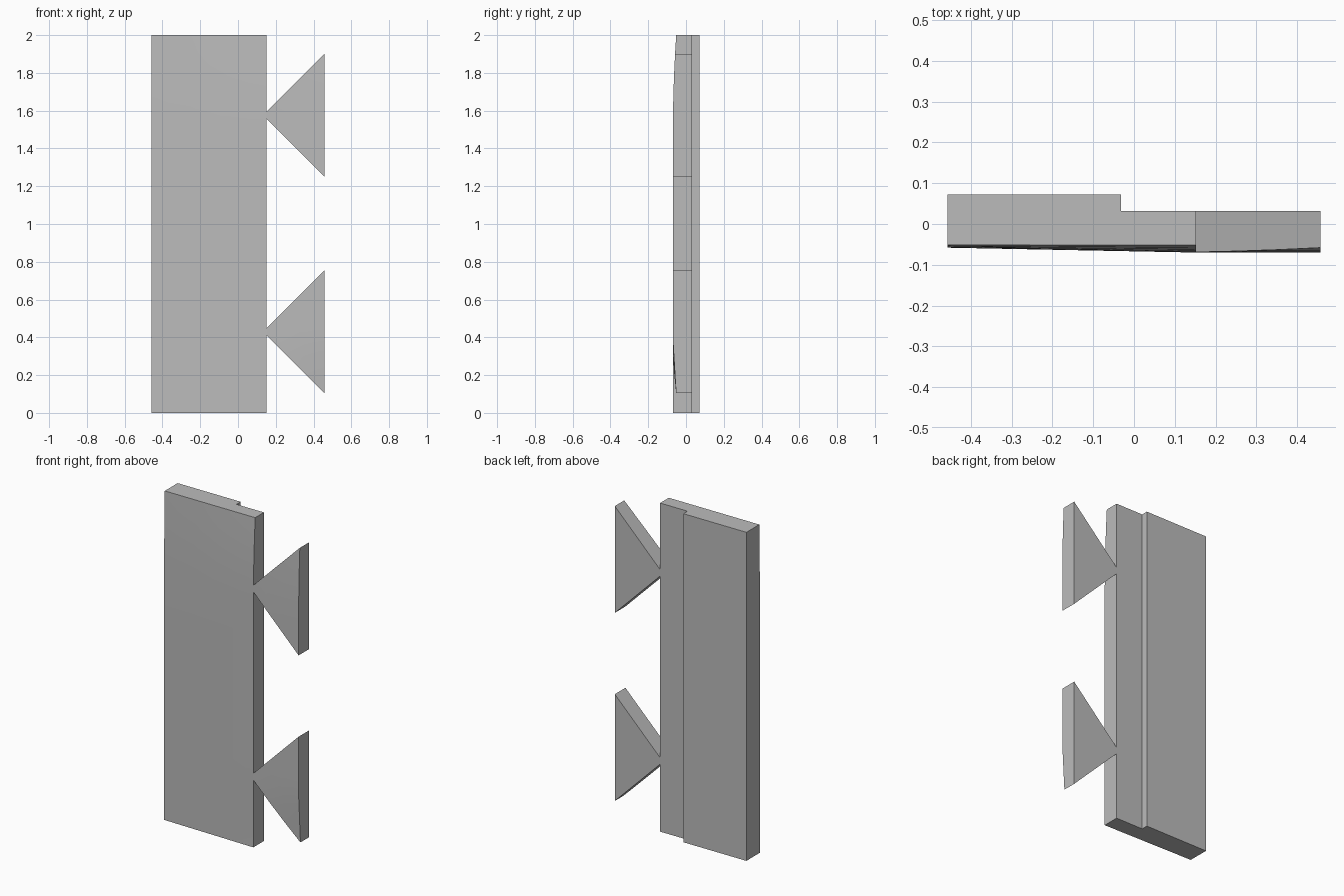
import bpy
import bmesh
import math
from mathutils import Vector

cube = bpy.data.objects.get("Cube")
if cube:
    bpy.data.objects.remove(cube, do_unlink=True)

# Single grey material
GREY = (0.5, 0.5, 0.5, 1.0)
grey = bpy.data.materials.new("plain grey")
grey.use_nodes = True
grey.diffuse_color = GREY
grey.node_tree.nodes["Principled BSDF"].inputs["Base Color"].default_value = GREY

FRONT = -0.06


def front_y(x, z):
    """Gently uneven front surface: bowed outwards, falling off at the ends."""
    across = min(max((x + 0.46) / 0.61, 0), 1)
    crown = -0.058 - 0.012 * across
    top_fall = max(0, (z - 1.45) / 0.55) ** 2 * (0.006 + 0.012 * across)
    low_corner = max(0, (x - 0.15) / 0.305) * max(0, (0.4 - z) / 0.3) * 0.018
    return crown + top_fall + low_corner


def prism(name, points, direction, drop_face=None):
    """Extrude a closed outline, slice it, and shape its front."""
    bm = bmesh.new()
    direction = Vector(direction)
    base = bm.faces.new([bm.verts.new(p) for p in points])
    made = bmesh.ops.extrude_face_region(bm, geom=[base], use_keep_orig=True)
    moved = [g for g in made["geom"] if isinstance(g, bmesh.types.BMVert)]
    bmesh.ops.translate(bm, verts=moved, vec=direction)
    bmesh.ops.recalc_face_normals(bm, faces=bm.faces)
    if drop_face:
        bmesh.ops.delete(bm, geom=[f for f in bm.faces if drop_face(f)],
                         context="FACES")

    # Slices that let the front surface bend
    cuts = [((0, 0, i * 0.1), (0, 0, 1)) for i in range(1, 20)]
    cuts += [((x, 0, 0), (1, 0, 0)) for x in (-0.25, -0.03, 0.25, 0.35)]
    for co, normal in cuts:
        bmesh.ops.bisect_plane(bm, geom=bm.verts[:] + bm.edges[:] + bm.faces[:],
                               plane_co=co, plane_no=normal)
    for v in bm.verts:
        if abs(v.co.y - FRONT) < 0.0001:
            v.co.y = front_y(v.co.x, v.co.z)

    mesh = bpy.data.meshes.new(name)
    bm.to_mesh(mesh)
    bm.free()
    mesh.materials.append(grey)
    obj = bpy.data.objects.new(name, mesh)
    bpy.context.collection.objects.link(obj)
    bpy.ops.object.select_all(action="DESELECT")
    obj.select_set(True)
    bpy.context.view_layer.objects.active = obj
    bpy.ops.object.shade_smooth_by_angle(angle=math.radians(30))
    return obj


# Main slab with a stepped back
profile = [(-0.457, FRONT), (0.152, FRONT), (0.152, 0.032),
           (-0.032, 0.032), (-0.032, 0.072), (-0.457, 0.072)]
prism("slab", [(x, y, 0) for x, y in profile], (0, 0, 2))

# Flared joint tabs on the left edge, open where they meet the slab
for label, bottom in (("lower", 0.105), ("upper", 1.25)):
    outline = [(0.152, bottom + 0.305), (0.457, bottom),
               (0.457, bottom + 0.65), (0.152, bottom + 0.345)]
    prism(label + "_joint_tab", [(x, FRONT, z) for x, z in outline],
          (0, 0.032 - FRONT, 0),
          drop_face=lambda f: f.calc_center_median().x < 0.153)
